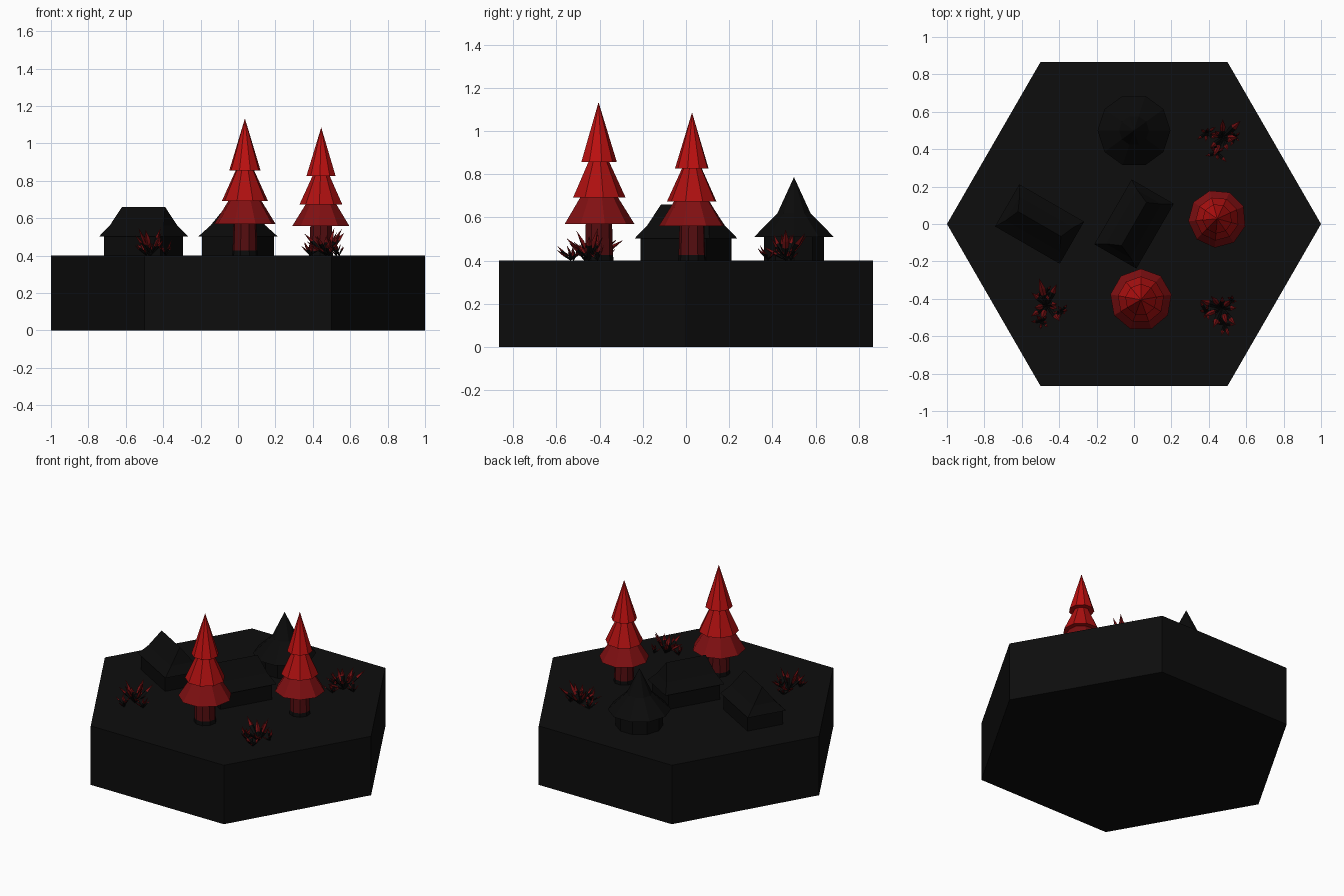
import bpy, bmesh, random
from math import sin, cos, pi, radians
from mathutils import Matrix, Vector

if "Cube" in bpy.data.objects:
    bpy.data.objects.remove(bpy.data.objects["Cube"])

GROUND = 0.4


def material(name, colour):
    m = bpy.data.materials.new(name)
    m.use_nodes = True
    m.diffuse_color = (*colour, 1)
    m.node_tree.nodes["Principled BSDF"].inputs["Base Color"].default_value = (*colour, 1)
    return m


ground_black = material("ground black", (0.004, 0.004, 0.004))
house_black = material("house black", (0.0032, 0.0032, 0.0032))
bright_red = material("bright red", (0.5, 0.005, 0.005))
middle_red = material("middle red", (0.42, 0.005, 0.005))
deep_red = material("deep red", (0.22, 0.005, 0.006))
trunk_red = material("trunk red", (0.09, 0.004, 0.005))
leaf_red = material("leaf red", (0.17, 0.005, 0.006))


def circle(n, r, z, turn=0.0):
    return [(r * cos(turn + 2 * pi * i / n), r * sin(turn + 2 * pi * i / n), z) for i in range(n)]


def box(a, b, z):
    return [(-a, -b, z), (a, -b, z), (a, b, z), (-a, b, z)]


def add_loft(bm, rings, matrix=Matrix(), indices=None):
    """Skin a stack of rings, with one material index per band."""
    loops = [[bm.verts.new(matrix @ Vector(p)) for p in ring] for ring in rings]
    n = len(loops[0])
    for k in range(len(loops) - 1):
        for i in range(n):
            j = (i + 1) % n
            f = bm.faces.new((loops[k][i], loops[k][j], loops[k + 1][j], loops[k + 1][i]))
            f.material_index = indices[k] if indices else 0
    for loop, k in ((loops[0][::-1], 0), (loops[-1], -1)):
        f = bm.faces.new(loop)
        f.material_index = indices[k] if indices else 0


def finish(name, bm, mats, location=(0, 0, 0), angle=0.0):
    bmesh.ops.remove_doubles(bm, verts=bm.verts, dist=0.0002)
    bmesh.ops.recalc_face_normals(bm, faces=bm.faces)
    mesh = bpy.data.meshes.new(name)
    bm.to_mesh(mesh)
    bm.free()
    for m in mats:
        mesh.materials.append(m)
    ob = bpy.data.objects.new(name, mesh)
    ob.location = location
    ob.rotation_euler.z = radians(angle)
    bpy.context.collection.objects.link(ob)
    return ob


def loft(name, rings, mats, location=(0, 0, 0), angle=0.0, indices=None):
    bm = bmesh.new()
    add_loft(bm, rings, indices=indices)
    return finish(name, bm, mats, location, angle)


# Hexagonal ground tile
loft("ground_tile", [circle(6, 1, 0), circle(6, 1, GROUND)], [ground_black])


# Long houses with flared hip roofs
def house(name, x, y, angle):
    place = (x, y, GROUND)
    loft(name + "_walls", [box(0.175, 0.12, 0), box(0.175, 0.12, 0.105)], [house_black], place, angle)
    roof = [box(0.2, 0.13, 0.102), box(0.166, 0.075, 0.16), box(0.133, 0, 0.26)]
    loft(name + "_roof", roof, [house_black], place, angle)


house("side_house", -0.505, 0, -30)
house("middle_house", 0, 0, 60)

# Round hut with a flared pointed roof
hut = (0, 0.5, GROUND)
loft("hut_walls", [circle(10, 0.146, 0), circle(10, 0.146, 0.11)], [house_black], hut)
loft("hut_roof", [circle(10, 0.195, 0.108), circle(10, 0.08, 0.22), circle(10, 0, 0.386)],
     [house_black], hut)


# Three-tier trees
TIERS = (("bottom", 0.17, 0.30, 0.166, 0.085, deep_red),
         ("middle", 0.292, 0.46, 0.125, 0.048, middle_red),
         ("top", 0.455, 0.733, 0.085, 0, bright_red))


def tree(name, x, y, size, angle):
    place = (x, y, GROUND)
    trunk = [circle(9, 0.07, 0), circle(9, 0.067, 0.026), circle(9, 0.062, 0.2)]
    parts = [loft(name + "_trunk", trunk, [house_black, trunk_red], place, angle, [0, 1])]
    for tier, low, high, r_low, r_high, mat in TIERS:
        parts.append(loft(f"{name}_{tier}_tier", [circle(9, r_low, low), circle(9, r_high, high)],
                          [mat], place, angle))
    for part in parts:
        part.scale = (size, size, size)


tree("front_tree", 0.037, -0.405, 1, 10)
tree("side_tree", 0.445, 0.028, 0.935, 25)


# Spiky plants: clumps of pointed blades with dark bases and red tips
def clump(bm, rng, x, y, count, length):
    for i in range(count):
        size = length * rng.uniform(0.75, 1.1)
        turn = 2 * pi * (i + rng.uniform(-0.3, 0.3)) / count
        tilt = radians(rng.uniform(20, 62))
        blade = [circle(4, 0.004, 0), circle(4, size * 0.085, size * 0.4),
                 circle(4, size * 0.1, size * 0.62), circle(4, 0, size)]
        matrix = (Matrix.Translation((x, y, 0.002)) @ Matrix.Rotation(turn, 4, "Z")
                  @ Matrix.Rotation(tilt, 4, "Y") @ Matrix.Diagonal((0.6, 1, 1, 1)))
        add_loft(bm, blade, matrix, [0, i % 2, 1])


def plant(name, x, y, angle, seed):
    rng = random.Random(seed)
    bm = bmesh.new()
    clump(bm, rng, 0.015, 0.01, 9, 0.165)
    clump(bm, rng, -0.07, -0.01, 6, 0.075)
    clump(bm, rng, 0.03, -0.075, 6, 0.085)
    clump(bm, rng, 0.07, 0.05, 5, 0.07)
    finish(name, bm, [house_black, leaf_red], (x, y, GROUND), angle)


plant("front_left_plant", 0.455, -0.46, 0, 3)
plant("front_right_plant", -0.465, -0.455, 60, 5)
plant("back_left_plant", 0.455, 0.46, -30, 8)
